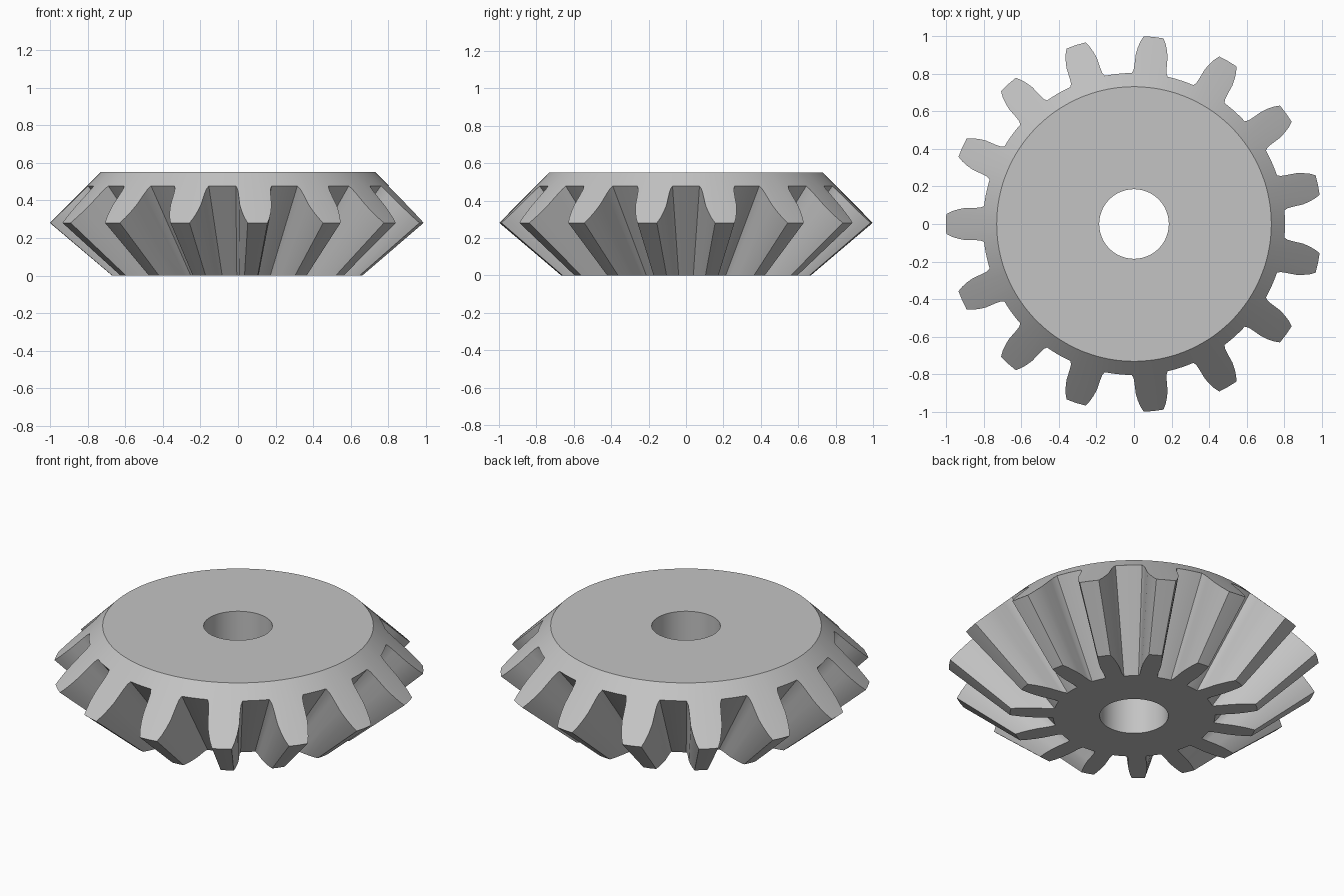
import bpy, bmesh
from math import pi, radians, atan2, hypot, cos, sin

if "Cube" in bpy.data.objects:
    bpy.data.objects.remove(bpy.data.objects["Cube"], do_unlink=True)

TEETH = 15
APEX = 0.567      # depth of the pitch cone apex below the base
HEIGHT = 0.55
RIM = 0.73        # radius of the flat top
BORE = 0.185
ROOT = 0.803
PITCH = 2 * pi / TEETH

# One tooth flank from the root fillet to the tip: (radius along tooth, half width)
flank = [(0.80, 0.096), (0.815, 0.088), (0.84, 0.086), (0.90, 0.085),
         (0.935, 0.078), (0.97, 0.067), (0.998, 0.053)]
half = [(atan2(w, d), hypot(d, w)) for d, w in flank]
half[0] = (half[0][0], ROOT)
tooth = ([(-a, r) for a, r in half] + [(0, 1.0)] +
         [(a, r) for a, r in reversed(half)])
start = half[0][0]
gap = [(start + (PITCH - 2 * start) * i / 5, ROOT) for i in range(1, 5)]
outline = [(pi + k * PITCH + a, r) for k in range(TEETH) for a, r in tooth + gap]

bm = bmesh.new()


def loop(points):
    return [bm.verts.new((r * cos(a), r * sin(a), z)) for a, r, z in points]


def back_cone_z(r):
    return HEIGHT - (r - RIM)


def base_radius(r):
    return r * APEX / (back_cone_z(r) + APEX)


# Closed section: bore, flat top, back cone, tapering teeth, flat base
loops = [
    loop([(a, BORE, 0) for a, r in outline]),
    loop([(a, BORE, HEIGHT) for a, r in outline]),
    loop([(a, RIM, HEIGHT) for a, r in outline]),
    loop([(a, r, back_cone_z(r)) for a, r in outline]),
    loop([(a, base_radius(r), 0) for a, r in outline]),
]
n = len(outline)
for lower, upper in zip(loops, loops[1:] + loops[:1]):
    for i in range(n):
        j = (i + 1) % n
        bm.faces.new((lower[i], lower[j], upper[j], upper[i]))
bmesh.ops.recalc_face_normals(bm, faces=bm.faces[:])

mesh = bpy.data.meshes.new("bevel_gear")
bm.to_mesh(mesh)
bm.free()
gear = bpy.data.objects.new("bevel_gear", mesh)
bpy.context.collection.objects.link(gear)

# Plain grey metal
grey = bpy.data.materials.new("grey_metal")
grey.use_nodes = True
colour = (0.55, 0.55, 0.55, 1)
grey.diffuse_color = colour
grey.node_tree.nodes["Principled BSDF"].inputs["Base Color"].default_value = colour
mesh.materials.append(grey)

bpy.ops.object.select_all(action="DESELECT")
gear.select_set(True)
bpy.context.view_layer.objects.active = gear
bpy.ops.object.shade_smooth_by_angle(angle=radians(28))
